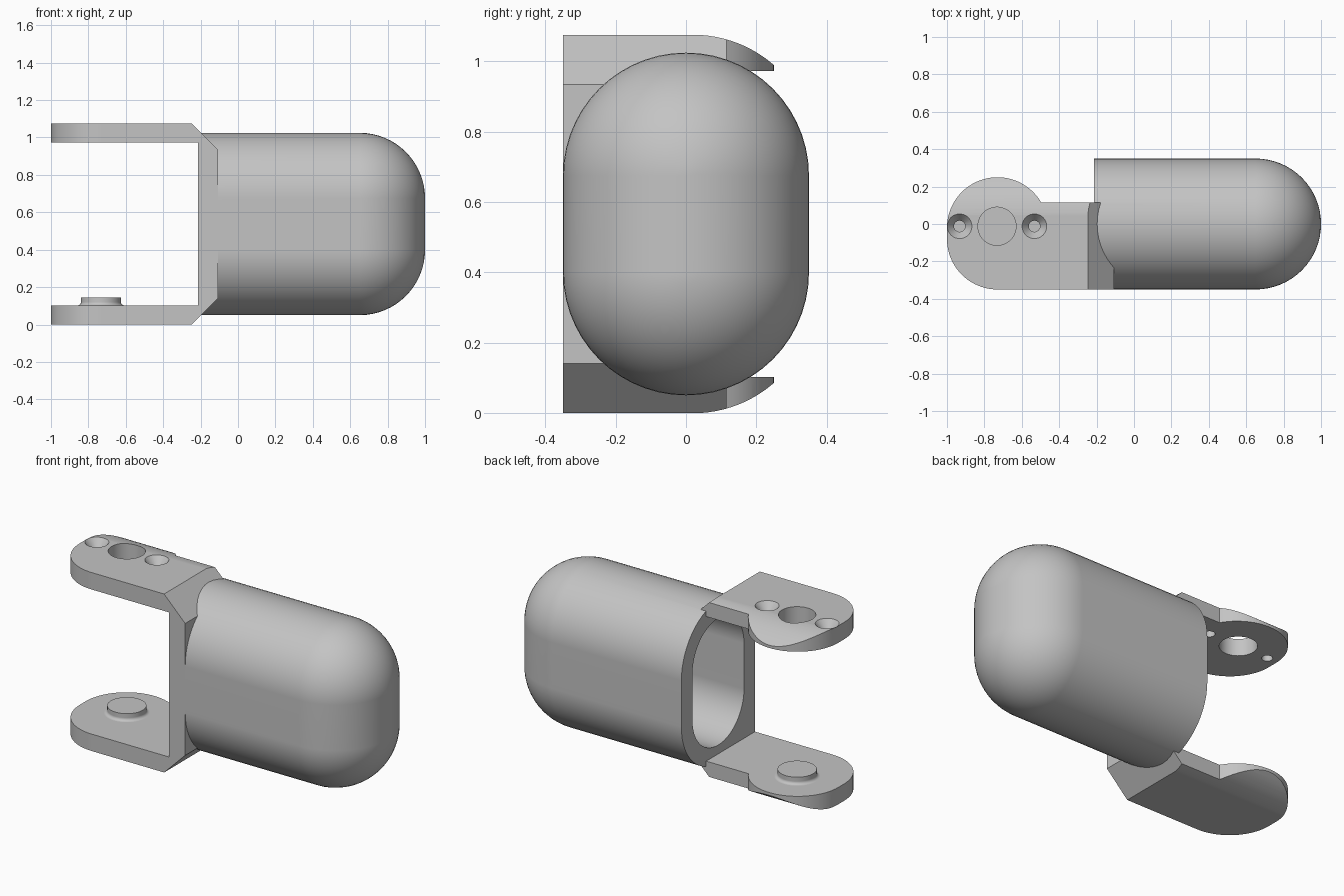
import bpy
import bmesh
from math import sin, cos, radians, pi

if "Cube" in bpy.data.objects:
    bpy.data.objects.remove(bpy.data.objects["Cube"], do_unlink=True)

grey = bpy.data.materials.new("light grey")
grey.use_nodes = True
grey.diffuse_color = (0.55, 0.55, 0.55, 1)
shader = next(n for n in grey.node_tree.nodes if n.type == 'BSDF_PRINCIPLED')
shader.inputs["Base Color"].default_value = grey.diffuse_color

MID_Z = 0.5375          # mirror height of the whole bracket
HEIGHT = 2 * MID_Z
PIVOT_X, PIVOT_Y = -0.7325, -0.012


def loft(name, rings, end_cap=True):
    """Skin a list of equal-length point rings and cap the ends."""
    bm = bmesh.new()
    loops = [[bm.verts.new(p) for p in ring] for ring in rings]
    for a, b in zip(loops, loops[1:]):
        for i in range(len(a)):
            bm.faces.new((a[i - 1], a[i], b[i], b[i - 1]))
    bm.faces.new(loops[0])
    if end_cap:
        bm.faces.new(loops[-1])
    bmesh.ops.remove_doubles(bm, verts=bm.verts, dist=1e-5)
    bmesh.ops.recalc_face_normals(bm, faces=bm.faces)
    mesh = bpy.data.meshes.new(name)
    bm.to_mesh(mesh)
    bm.free()
    mesh.materials.append(grey)
    obj = bpy.data.objects.new(name, mesh)
    bpy.context.collection.objects.link(obj)
    return obj


def prism(name, outline, place, lo, hi):
    """Extrude a 2D outline; place(u, v, w) maps it into space."""
    return loft(name, [[place(u, v, w) for u, v in outline] for w in (lo, hi)])


def lathe(name, profile, x, y, n=48):
    return loft(name, [[(x + r * cos(2 * pi * i / n), y + r * sin(2 * pi * i / n), z)
                        for i in range(n)] for r, z in profile])


def arc(cx, cy, r, start, end, n):
    angles = [radians(start + (end - start) * i / n) for i in range(n + 1)]
    return [(cx + r * cos(a), cy + r * sin(a)) for a in angles]


def capsule(name, start_x, r):
    """Stadium-section tube along x with a rounded far end."""
    half = 0.1375
    sections = [(start_x, r)] + [
        (x, max(s, 0)) for x, s in arc(0.65, 0, r, 90, 0, 16)]
    sections[-1] = (0.65 + r, 0)
    rings = []
    for x, s in sections:
        outline = arc(0, MID_Z + half, s, 0, 180, 28) + arc(0, MID_Z - half, s, 180, 360, 28)
        rings.append([(x, y, z) for y, z in outline])
    return loft(name, rings, end_cap=False)


def combine(target, tool, operation):
    mod = target.modifiers.new("join", 'BOOLEAN')
    mod.operation = operation
    mod.solver = 'EXACT'
    mod.object = tool
    bpy.context.view_layer.objects.active = target
    bpy.ops.object.modifier_apply(modifier=mod.name)
    bpy.data.objects.remove(tool, do_unlink=True)


def smooth(obj):
    bpy.ops.object.select_all(action='DESELECT')
    obj.select_set(True)
    bpy.context.view_layer.objects.active = obj
    bpy.ops.object.shade_smooth_by_angle(angle=radians(25))
    mod = obj.modifiers.new("even shading", 'WEIGHTED_NORMAL')
    mod.keep_sharp = True


# Forked bracket: C-shaped side profile with chamfered corners
half_c = [(-1.2, 0.102), (-1.2, 0), (-0.247, 0), (-0.107, 0.14)]
inner = (-0.215, 0.102)
side = [inner] + half_c + [(x, HEIGHT - z) for x, z in reversed(half_c)]
side.append((inner[0], HEIGHT - inner[1]))
body = prism("bracket_and_housing", side, lambda u, v, w: (u, w, v), -0.5, 0.5)

# Trim to the plan outline with rounded arm ends
plan = [(0.1, -0.3502), (-0.73, -0.3502)]
plan += arc(-0.73, -0.08, 0.27, 270, 180, 20)[1:]
plan += arc(-0.73, -0.02, 0.27, 180, 30, 30)
plan.append((0.1, 0.115))
combine(body, prism("plan_trim", plan, lambda u, v, w: (u, v, w), -0.2, 1.3), 'INTERSECT')

# Trim the outer faces so the arms curve away towards the back
lower = [(-0.5, -0.001)] + arc(0.02, 0.349, 0.35, 270, 320, 14)
back = lower + [(y, HEIGHT - z) for y, z in reversed(lower)]
combine(body, prism("back_trim", back, lambda u, v, w: (w, u, v), -1.3, 0.3), 'INTERSECT')

# Rounded hollow housing
combine(body, capsule("housing", -0.214, 0.35), 'UNION')
combine(body, capsule("cavity", -0.4, 0.245), 'DIFFERENCE')

# Pivot hole and two countersunk screw holes in the upper arm
combine(body, lathe("pivot_hole", [(0.102, 0.9), (0.102, 1.2)], PIVOT_X, PIVOT_Y), 'DIFFERENCE')
for offset in (-0.2, 0.2):
    screw = [(0.03, 0.9), (0.03, 1.03), (0.066, HEIGHT), (0.102, 1.12)]
    combine(body, lathe("screw_hole", screw, PIVOT_X + offset, PIVOT_Y, 32), 'DIFFERENCE')
smooth(body)

# Pivot pin on the lower arm, with a small fillet at its foot
foot = [(r, z) for r, z in arc(0.125, 0.12, 0.018, 270, 180, 6)]
pin = lathe("pivot_pin", [(0.125, 0.09)] + foot + [(0.107, 0.145)], PIVOT_X, PIVOT_Y)
smooth(pin)
